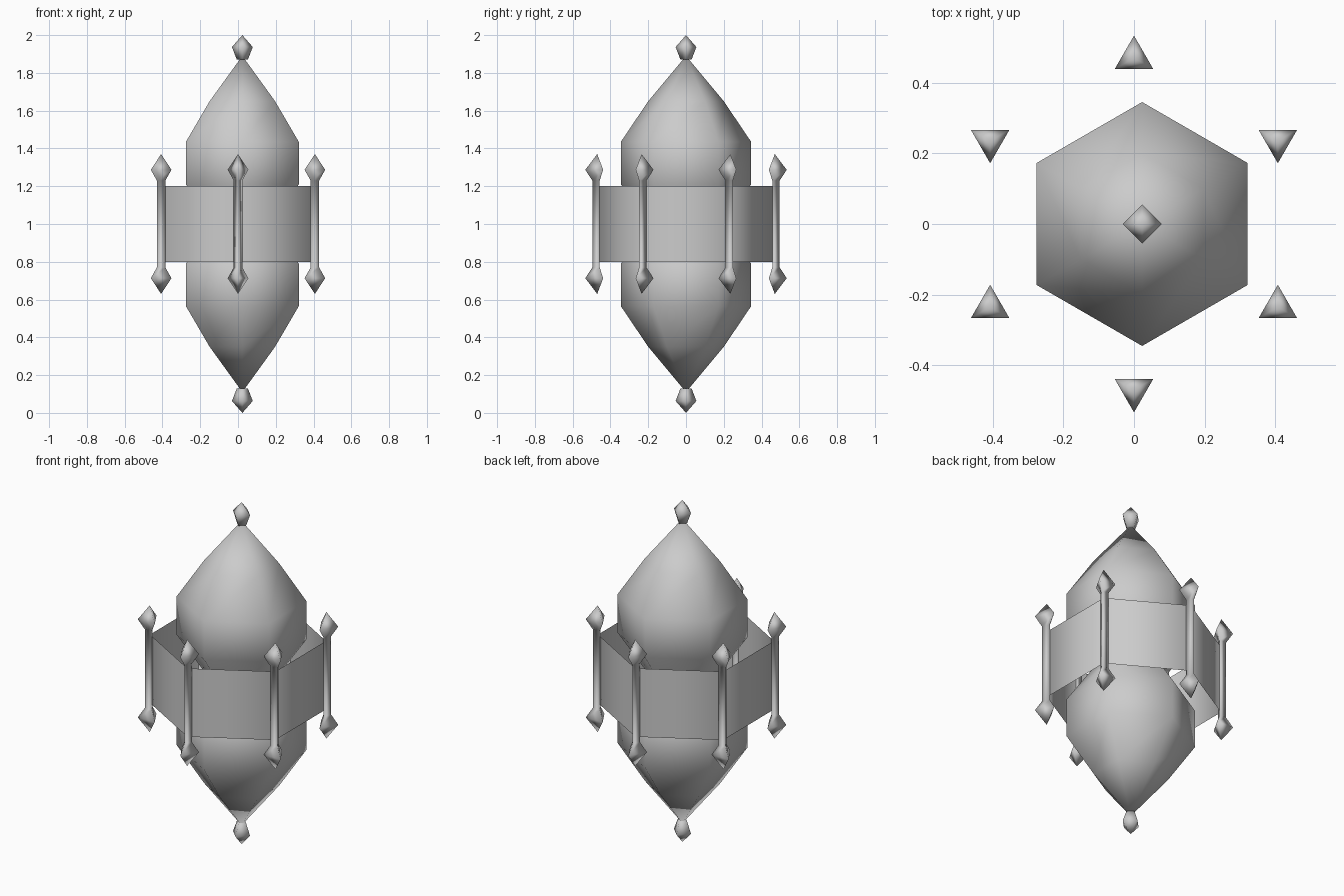
import bpy, bmesh
from math import sin, cos, radians, pi

cube = bpy.data.objects.get("Cube")
if cube:
    bpy.data.objects.remove(cube, do_unlink=True)

grey = bpy.data.materials.new("plain grey")
grey.use_nodes = True
colour = (0.6, 0.6, 0.6, 1)
grey.diffuse_color = colour
grey.node_tree.nodes["Principled BSDF"].inputs["Base Color"].default_value = colour


def lathe(name, profile, sides, turn, centre=(0, 0)):
    """Few-sided solid of revolution; a zero radius makes a point."""
    bm = bmesh.new()
    rings = []
    for r, z in profile:
        n = sides if r else 1
        angles = [radians(turn) + 2 * pi * i / sides for i in range(n)]
        rings.append([bm.verts.new((centre[0] + r * cos(a), centre[1] + r * sin(a), z))
                      for a in angles])
    for low, high in zip(rings, rings[1:]):
        for i in range(sides):
            j = (i + 1) % sides
            corners = [low[i % len(low)], low[j % len(low)],
                       high[j % len(high)], high[i % len(high)]]
            bm.faces.new(list(dict.fromkeys(corners)))
    mesh = bpy.data.meshes.new(name)
    bm.to_mesh(mesh)
    bm.free()
    mesh.materials.append(grey)
    mesh.shade_smooth()
    obj = bpy.data.objects.new(name, mesh)
    bpy.context.collection.objects.link(obj)
    return obj


def mirrored(upper):
    """Complete a profile by reflecting its upper half about z = 1."""
    return [(r, 2 - z) for r, z in reversed(upper)] + upper


AXIS = (0.023, 0)

# Twin crystal body, pinched at the waist
lathe("crystal_body",
      mirrored([(0.205, 1.01), (0.345, 1.21), (0.345, 1.435), (0.2, 1.65), (0, 1.89)]),
      6, 30, AXIS)

# Diamond finials at both tips
tip = [(0, 1.87), (0.03, 1.872), (0.055, 1.937), (0, 2)]
lathe("top_finial", tip, 4, 0, AXIS)
lathe("bottom_finial", [(r, 2 - z) for r, z in reversed(tip)], 4, 0, AXIS)

# Thin open band around the waist
lathe("waist_band", [(0.468, 0.8), (0.468, 1.2)], 6, 30)

# Three-sided rods with spiked ends on the band corners
rod = mirrored([(0.026, 1.23), (0.063, 1.287), (0, 1.37)])
for k in range(6):
    angle = 30 + 60 * k
    spot = (0.47 * cos(radians(angle)), 0.47 * sin(radians(angle)))
    lathe(f"spiked_rod_{k + 1}", rod, 3, angle, spot)
